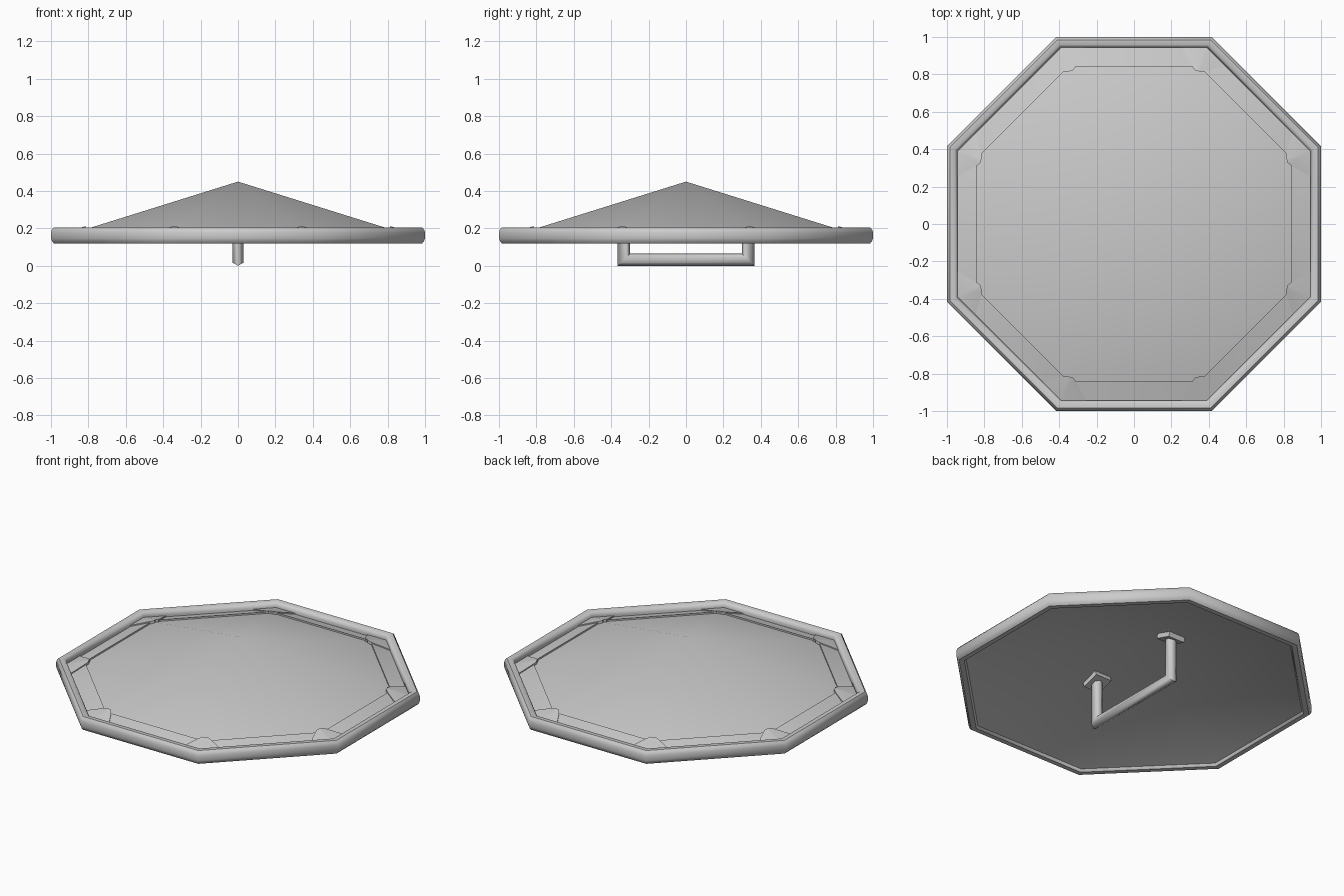
import bpy, bmesh, math
from mathutils import Vector, Matrix

cube = bpy.data.objects.get("Cube")
if cube:
    bpy.data.objects.remove(cube, do_unlink=True)

APEX, SLOPE = 0.45, 0.3125
HALF = math.pi / 8

grey = bpy.data.materials.new("light_grey")
grey.use_nodes = True
color = (0.6, 0.6, 0.6, 1)
grey.diffuse_color = color
grey.node_tree.nodes["Principled BSDF"].inputs["Base Color"].default_value = color


def finish(name, bm, angle):
    bmesh.ops.recalc_face_normals(bm, faces=bm.faces)
    mesh = bpy.data.meshes.new(name)
    bm.to_mesh(mesh)
    bm.free()
    mesh.materials.append(grey)
    obj = bpy.data.objects.new(name, mesh)
    bpy.context.collection.objects.link(obj)
    bpy.ops.object.select_all(action='DESELECT')
    bpy.context.view_layer.objects.active = obj
    obj.select_set(True)
    bpy.ops.object.shade_smooth_by_angle(angle=math.radians(angle))
    return obj


def octagon(bm, apothem, z):
    r = apothem / math.cos(HALF)
    return [bm.verts.new((r * math.cos(a), r * math.sin(a), z))
            for a in (HALF + i * math.pi / 4 for i in range(8))]


def bridge(bm, a, b):
    n = len(a)
    for i in range(n):
        j = (i + 1) % n
        bm.faces.new((a[i], a[j], b[j], b[i]))


def roof_z(x, y):
    """Height of the eight-sided roof above a point."""
    d = max(x * math.cos(i * math.pi / 4) + y * math.sin(i * math.pi / 4) for i in range(8))
    return APEX - SLOPE * d


# Roof: thin hollow octagonal pyramid
bm = bmesh.new()
EDGE, THICK = 0.97, 0.03
rings = []
for drop in (0, THICK):
    ring = octagon(bm, EDGE, APEX - SLOPE * EDGE - drop * 0.6)
    tip = bm.verts.new((0, 0, APEX - drop))
    for i in range(8):
        bm.faces.new((ring[i], ring[(i + 1) % 8], tip))
    rings.append(ring)
bridge(bm, *rings)
finish("roof_shell", bm, 40)

# Rim: rounded profile swept round the octagon
bm = bmesh.new()
profile = [(0.955, 0.12), (0.985, 0.12), (0.995, 0.132), (1.0, 0.147), (1.0, 0.178),
           (0.995, 0.193), (0.985, 0.205), (0.958, 0.205), (0.947, 0.195), (0.943, 0.18),
           (0.943, 0.145), (0.947, 0.13)]
loops = [octagon(bm, a, z) for a, z in profile]
for i, loop in enumerate(loops):
    bridge(bm, loop, loops[(i + 1) % len(loops)])
finish("rim", bm, 50)

# Border band lying on the roof just inside the rim
bm = bmesh.new()
IN, OUT, LIFT = 0.842, 0.95, 0.01
section = [(a, APEX - SLOPE * a + d) for a, d in
           ((IN, -0.005), (OUT, -0.005), (OUT, LIFT), (IN, LIFT))]
loops = [octagon(bm, a, z) for a, z in section]
for i, loop in enumerate(loops):
    bridge(bm, loop, loops[(i + 1) % 4])
finish("border_band", bm, 30)

# Corner plates folded over the roof ridges
bm = bmesh.new()
for k in range(8):
    rot = Matrix.Rotation(HALF + k * math.pi / 4, 3, 'Z')
    ro, ri = OUT / math.cos(HALF), (IN - 0.02) / math.cos(HALF)
    sn, cs = math.sin(HALF), math.cos(HALF)
    layers = []
    for lift in (-0.005, 0.017):
        ridge_out = (ro, 0)
        ridge_in = (ri, 0)
        pts = [ridge_in]
        for s in (1, -1):
            pts += [(ri - 0.015 * sn, s * 0.015 * cs),
                    (ri + 0.01, s * 0.04),
                    (ro - 0.14 * sn, s * 0.14 * cs)]
        pts.append(ridge_out)
        layer = []
        for x, y in pts:
            p = rot @ Vector((x, y, 0))
            layer.append(bm.verts.new((p.x, p.y, roof_z(p.x, p.y) + lift)))
        layers.append(layer)
    sides = [(0, 1, 2, 3, 7), (0, 4, 5, 6, 7)]
    for layer in layers:
        for side in sides:
            bm.faces.new([layer[i] for i in side])
    outline = (0, 1, 2, 3, 7, 6, 5, 4)
    bridge(bm, [layers[0][i] for i in outline], [layers[1][i] for i in outline])
finish("corner_plates", bm, 20)

# Handle: six-sided bar with mitred corners
bm = bmesh.new()
R, REACH, TOP = 0.0325, 0.3325, 0.33
loops = []
for y, z, dy, dz in ((-REACH, TOP, -1, 0), (-REACH, R, -1, -1), (REACH, R, 1, -1), (REACH, TOP, 1, 0)):
    loops.append([bm.verts.new((R * math.sin(a), y + dy * R * math.cos(a), z + dz * R * math.cos(a)))
                  for a in (i * math.pi / 3 for i in range(6))])
for a, b in zip(loops, loops[1:]):
    bridge(bm, a, b)
bm.faces.new(loops[0])
bm.faces.new(loops[-1])
finish("handle", bm, 61)

# Square mounting plates against the sloping underside
for side, name in ((1, "back"), (-1, "front")):
    bm = bmesh.new()
    y = side * REACH
    tilt = Matrix.Rotation(-side * math.atan(SLOPE), 4, 'X')
    place = Matrix.Translation((0, y, roof_z(0, y) - THICK - 0.012))
    bmesh.ops.create_cube(bm, size=1, matrix=place @ tilt @ Matrix.Diagonal((0.115, 0.115, 0.03, 1)))
    finish(name + "_handle_mount", bm, 30)
